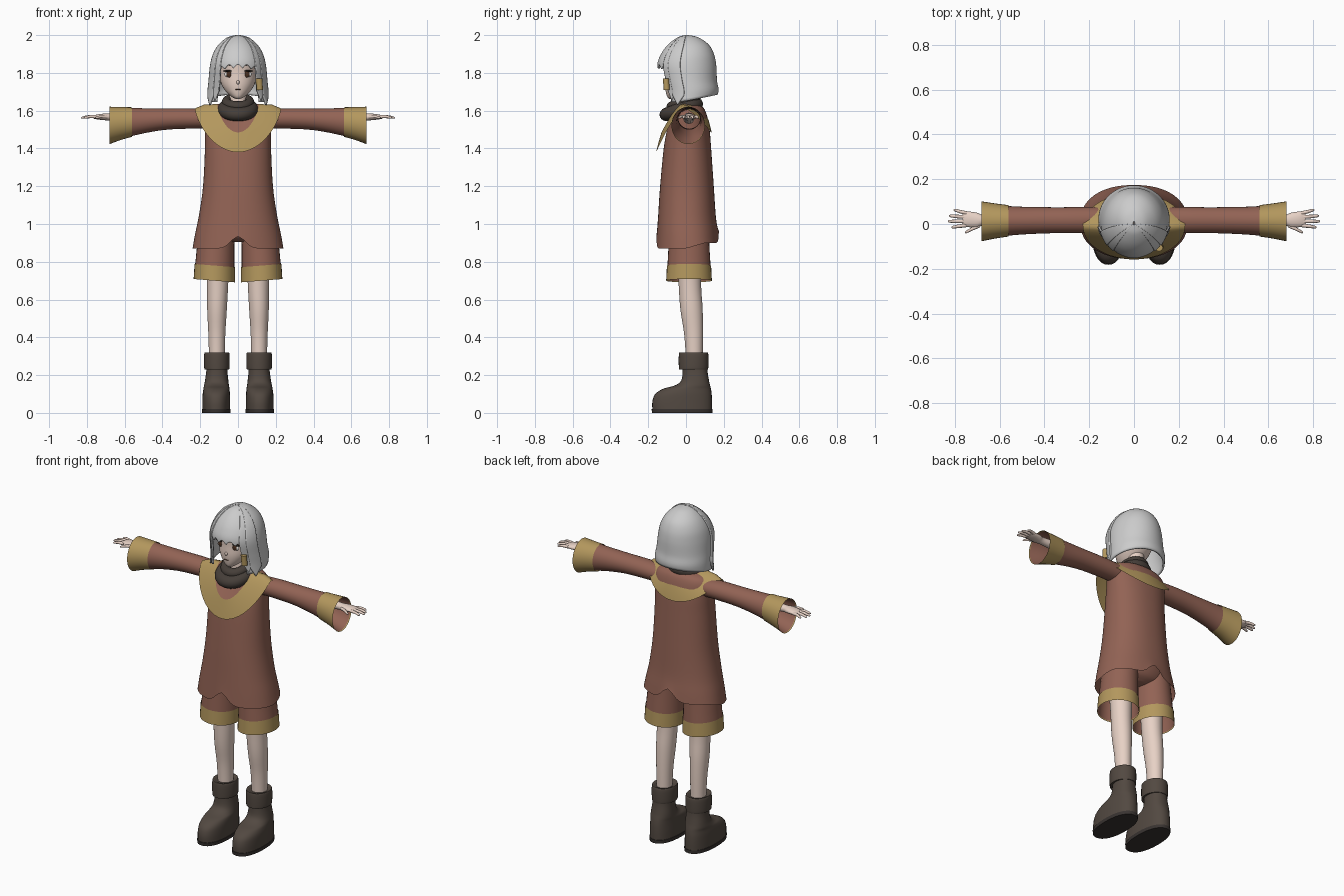
import bpy, bmesh, math
from mathutils import Vector

if "Cube" in bpy.data.objects:
    bpy.data.objects.remove(bpy.data.objects["Cube"])

def material(name, rgb):
    m = bpy.data.materials.new(name)
    m.diffuse_color = (*rgb, 1)
    m.use_nodes = True
    m.node_tree.nodes["Principled BSDF"].inputs["Base Color"].default_value = m.diffuse_color
    return m

BROWN = material("brown_cloth", (0.29, 0.125, 0.09))
GOLD = material("gold_cloth", (0.45, 0.31, 0.11))
SKIN = material("skin", (0.80, 0.64, 0.56))
DARK = material("dark_leather", (0.085, 0.066, 0.053))
SOLE = material("sole", (0.04, 0.033, 0.03))
SCARF = material("scarf_cloth", (0.06, 0.048, 0.04))
IRIS = material("iris", (0.07, 0.03, 0.015))
LASH = material("lash", (0.02, 0.015, 0.012))
WHITE = material("eye_white", (0.8, 0.78, 0.75))

def finish(ob, name, mat, angle=50):
    ob.name = name
    if mat:
        ob.data.materials.append(mat)
    bpy.ops.object.select_all(action='DESELECT')
    ob.select_set(True)
    bpy.context.view_layer.objects.active = ob
    bpy.ops.object.shade_smooth_by_angle(angle=math.radians(angle))
    return ob

def skin_rows(name, rows, mat, closed=True, caps=False, recalc=True):
    """Surface through rows of points"""
    bm = bmesh.new()
    vs = [[bm.verts.new(p) for p in r] for r in rows]
    n = len(rows[0])
    for a, b in zip(vs, vs[1:]):
        for j in range(n if closed else n - 1):
            k = (j + 1) % n
            bm.faces.new((a[j], b[j], b[k], a[k]))
    if caps:
        bm.faces.new(vs[0])
        bm.faces.new(vs[-1][::-1])
    if recalc:
        bmesh.ops.recalc_face_normals(bm, faces=bm.faces[:])
    me = bpy.data.meshes.new(name)
    bm.to_mesh(me)
    bm.free()
    ob = bpy.data.objects.new(name, me)
    bpy.context.collection.objects.link(ob)
    return finish(ob, name, mat)

def smooth(rows, k=4):
    """Catmull-Rom refinement of a short profile"""
    out = []
    for i in range(len(rows) - 1):
        p = [rows[max(0, min(len(rows) - 1, i + d))] for d in (-1, 0, 1, 2)]
        for s in range(k):
            t = s / k
            out.append(tuple(b + .5 * t * (c - a + t * (2*a - 5*b + 4*c - d + t * (3*(b - c) + d - a)))
                             for a, b, c, d in zip(*p)))
    return out + [rows[-1]]

def loft(name, prof, mat, caps=False, n=32, power=1.0, k=4, warp=lambda v: v):
    """Profile entries: z, centre x, half width, front y, back y"""
    rows = []
    for z, cx, rx, yf, yb in smooth(prof, k):
        r = []
        for j in range(n):
            a = math.tau * j / n
            s, c = math.sin(a), math.cos(a)
            x = cx + rx * math.copysign(abs(s) ** power, s)
            y = (yf + yb) / 2 - (yb - yf) / 2 * math.copysign(abs(c) ** power, c)
            r.append(warp(Vector((x, y, z))))
        rows.append(r)
    return skin_rows(name, rows, mat, caps=caps)

def ball(name, loc, size, mat):
    bpy.ops.mesh.primitive_uv_sphere_add(segments=20, ring_count=12, radius=1, location=loc)
    ob = bpy.context.object
    ob.scale = size
    return finish(ob, name, mat)

# Tunic with a scalloped hem
def hem_warp(v):
    w = max(0, min(1, (1.05 - v.z) / .17))
    lift = .065 * math.exp(-(v.x / .05) ** 2) - .01 + (.03 if v.y > 0 else 0) * min(1, v.y / .1)
    return v + Vector((0, 0, w * w * lift))

loft("tunic", [(1.63, 0, .08, -.04, .07), (1.612, 0, .15, -.06, .095), (1.57, 0, .18, -.082, .112),
               (1.5, 0, .176, -.1, .125), (1.4, 0, .175, -.118, .133), (1.2, 0, .185, -.137, .147),
               (1.05, 0, .206, -.147, .157), (.95, 0, .227, -.153, .168), (.88, 0, .24, -.157, .174)],
     BROWN, n=64, power=.9, warp=hem_warp)

# Collar yoke and gold capelet
def cape_row(rx, yf, yb, zs, zf, zb):
    r = []
    for j in range(64):
        a = math.tau * j / 64
        c = math.cos(a)
        z = zs + ((zf if c > 0 else zb) - zs) * abs(c) ** 1.4
        r.append((rx * math.sin(a), (yf + yb) / 2 - (yb - yf) / 2 * c, z))
    return r
neck_row = cape_row(.07, -.07, .07, 1.64, 1.57, 1.64)
mid_row = cape_row(.11, -.13, .09, 1.635, 1.485, 1.61)
mean_row = cape_row(.18, -.146, .12, 1.632, 1.43, 1.55)
skin_rows("yoke", [neck_row, mid_row], BROWN)
skin_rows("capelet", [mid_row, mean_row, cape_row(.228, -.158, .137, 1.612, 1.38, 1.48)], GOLD)

# Scarf folds
for i, (y, z, R, r) in enumerate([(-.025, 1.607, .073, .036), (-.012, 1.645, .06, .026)]):
    bpy.ops.mesh.primitive_torus_add(major_radius=R, minor_radius=r, major_segments=40, minor_segments=16,
                                     location=(0, y, z), rotation=(.33, 0, 0))
    bpy.context.object.scale = (1, 1.1, 1)
    finish(bpy.context.object, f"scarf_fold_{i}", SCARF)

# Limbs, mirrored
for s, side in ((1, "left"), (-1, "right")):
    along_x = lambda v, s=s: Vector((s * v.z, v.y, v.x))
    # Sleeve: entries are x, centre z, half height, front y, back y
    loft(f"sleeve_{side}", [(.14, 1.555, .05, -.04, .075), (.25, 1.558, .053, -.04, .075),
                            (.4, 1.554, .057, -.042, .075), (.56, 1.54, .074, -.052, .08),
                            (.675, 1.522, .096, -.074, .098)], BROWN, warp=along_x)
    loft(f"sleeve_cuff_{side}", [(.56, 1.54, .078, -.056, .084), (.62, 1.532, .087, -.065, .092),
                                 (.68, 1.522, .099, -.077, .101)], GOLD, warp=along_x)
    # Forearm and palm
    loft(f"forearm_hand_{side}", [(.4, 1.56, .03, -.015, .045), (.6, 1.565, .024, -.008, .042),
                                  (.67, 1.566, .02, -.006, .04), (.70, 1.567, .018, -.016, .05),
                                  (.74, 1.567, .014, -.014, .056), (.765, 1.566, .008, -.01, .054)],
         SKIN, caps=True, n=16, warp=along_x)
    # Fingers and thumb: base x, base y, tip x, tip y
    for i, (x0, y0, x1, y1) in enumerate([(.75, -.006, .815, -.014), (.75, .012, .83, .012), (.75, .031, .825, .036),
                                          (.745, .048, .805, .062), (.69, -.008, .755, -.036)]):
        loft(f"finger_{i}_{side}", [(x0, 1.567, .009, y0 - .009, y0 + .009),
                                    ((x0 + x1) / 2, 1.569, .008, (y0 + y1) / 2 - .008, (y0 + y1) / 2 + .008),
                                    (x1 - .006, 1.563, .006, y1 - .006, y1 + .006),
                                    (x1, 1.562, .002, y1 - .002, y1 + .002)], SKIN, caps=True, n=10, k=2, warp=along_x)
    # Shorts leg and gold band
    tilt = lambda v, s=s: Vector((s * v.x, v.y, v.z + (v.x - .125) * .08 * (v.z < .8)))
    loft(f"shorts_leg_{side}", [(1.0, .11, .092, -.09, .12), (.9, .117, .098, -.092, .123),
                                (.78, .123, .104, -.098, .13), (.705, .125, .107, -.102, .134)], BROWN, warp=tilt)
    loft(f"shorts_band_{side}", [(.78, .123, .107, -.101, .133), (.70, .125, .110, -.105, .137)], GOLD, warp=tilt)
    # Bare leg
    mir = lambda v, s=s: Vector((s * v.x, v.y, v.z))
    loft(f"leg_{side}", [(.95, .11, .07, -.055, .09), (.7, .108, .057, -.04, .08), (.55, .111, .052, -.03, .088),
                         (.42, .112, .045, -.01, .09), (.28, .112, .041, 0, .088)], SKIN, caps=True, warp=mir)
    # Boot, sole and turned cuff
    loft(f"boot_{side}", [(.27, .112, .055, -.02, .112), (.22, .112, .056, -.018, .114), (.17, .113, .062, -.026, .122),
                          (.145, .114, .066, -.06, .128), (.128, .114, .069, -.12, .132), (.1, .115, .072, -.163, .136),
                          (.06, .115, .073, -.178, .138), (.018, .115, .073, -.178, .138)],
         DARK, caps=True, power=.88, warp=mir)
    loft(f"sole_{side}", [(.02, .115, .076, -.182, .141), (0, .115, .075, -.18, .14)],
         SOLE, caps=True, power=.88, k=1, warp=mir)
    loft(f"boot_cuff_{side}", [(.312, .112, .045, -.012, .094), (.32, .112, .06, -.032, .11), (.31, .112, .067, -.038, .118),
                               (.24, .112, .067, -.038, .118), (.23, .112, .062, -.034, .114),
                               (.232, .112, .052, -.01, .1)], DARK, caps=True, warp=mir)
    # Eye: white, iris, upper lash
    ball(f"eye_white_{side}", (s * .048, -.093, 1.793), (.025, .008, .016), WHITE)
    ball(f"iris_{side}", (s * .046, -.098, 1.793), (.016, .006, .017), IRIS)
    ball(f"lash_{side}", (s * .05, -.096, 1.81), (.027, .009, .005), LASH)
    ball(f"brow_{side}", (s * .05, -.1, 1.842), (.022, .005, .003), LASH)

# Shorts seat
loft("shorts_seat", [(1.05, 0, .185, -.1, .13), (.98, 0, .19, -.1, .13), (.93, 0, .15, -.08, .11),
                     (.905, 0, .05, -.04, .07)], BROWN, caps=True)

# Neck, head and face
loft("neck", [(1.75, 0, .045, -.03, .06), (1.58, 0, .048, -.035, .06)], SKIN, caps=True)
loft("head", [(1.975, 0, .03, -.03, .05), (1.94, 0, .075, -.08, .1), (1.87, 0, .1, -.11, .122), (1.8, 0, .1, -.11, .115),
              (1.745, 0, .09, -.112, .085), (1.705, 0, .067, -.108, .045), (1.675, 0, .036, -.1, 0),
              (1.662, 0, .012, -.088, -.04)], SKIN, caps=True)
ball("nose", (0, -.111, 1.75), (.008, .011, .011), SKIN)
ball("mouth", (0, -.109, 1.712), (.016, .003, .0022), IRIS)

# Hair: panels cut from one head-shaped profile (z, half width, front y, back y)
HAIR = smooth([(2.0, .004, -.004, .012), (1.988, .05, -.045, .065), (1.95, .097, -.095, .12), (1.9, .128, -.132, .148),
               (1.84, .144, -.152, .16), (1.76, .152, -.137, .164), (1.7, .158, -.125, .172), (1.63, .16, -.12, .145)], 6)

def hair_panel(name, a0, a1, hem, grow, n=48, rows=40):
    out = []
    for i in range(rows + 1):
        r = []
        for j in range(n + 1):
            u = j / n
            a = a0 + (a1 - a0) * u
            z = 2 - (2 - hem(u)) * (i / rows) ** 1.7
            q = next((h for h in range(1, len(HAIR)) if HAIR[h][0] <= z), len(HAIR) - 1)
            p0, p1 = HAIR[q - 1], HAIR[q]
            t = (p0[0] - z) / (p0[0] - p1[0])
            rx, yf, yb = (p0[m] + (p1[m] - p0[m]) * t for m in (1, 2, 3))
            r.append(((rx + grow) * math.sin(a), (yf + yb) / 2 - ((yb - yf) / 2 + grow) * math.cos(a), z))
        out.append(r)
    ob = skin_rows(name, out, None, closed=False, recalc=False)
    mod = ob.modifiers.new("thickness", 'SOLIDIFY')
    mod.thickness, mod.offset = .01, -1
    return ob

hair_panel("hair_back", .8, math.tau - .8, lambda u: 1.645 + .04 * math.sin(math.pi * u) ** 2, 0, n=64)
hair_panel("fringe", -.85, .85, lambda u: 1.822 + .022 * abs(math.sin(u * math.pi * 5)) - .03 * abs(2*u - 1) ** 4, 0)
for s, side in ((1, "left"), (-1, "right")):
    for k, (a, b, low) in enumerate([(.68, 1.02, 1.655), (.92, 1.35, 1.63)]):
        ends = (a, b) if s > 0 else (-b, -a)
        hair_panel(f"side_lock_{k}_{side}", *ends, lambda u, low=low: low + .05 * abs(2*u - 1), .005 + .003 * k, n=12)

# Gold hair clasp on one lock
loft("hair_clasp", [(1.77, .112, .017, -.122, -.09), (1.71, .115, .017, -.118, -.086)], GOLD, caps=True, n=16)
